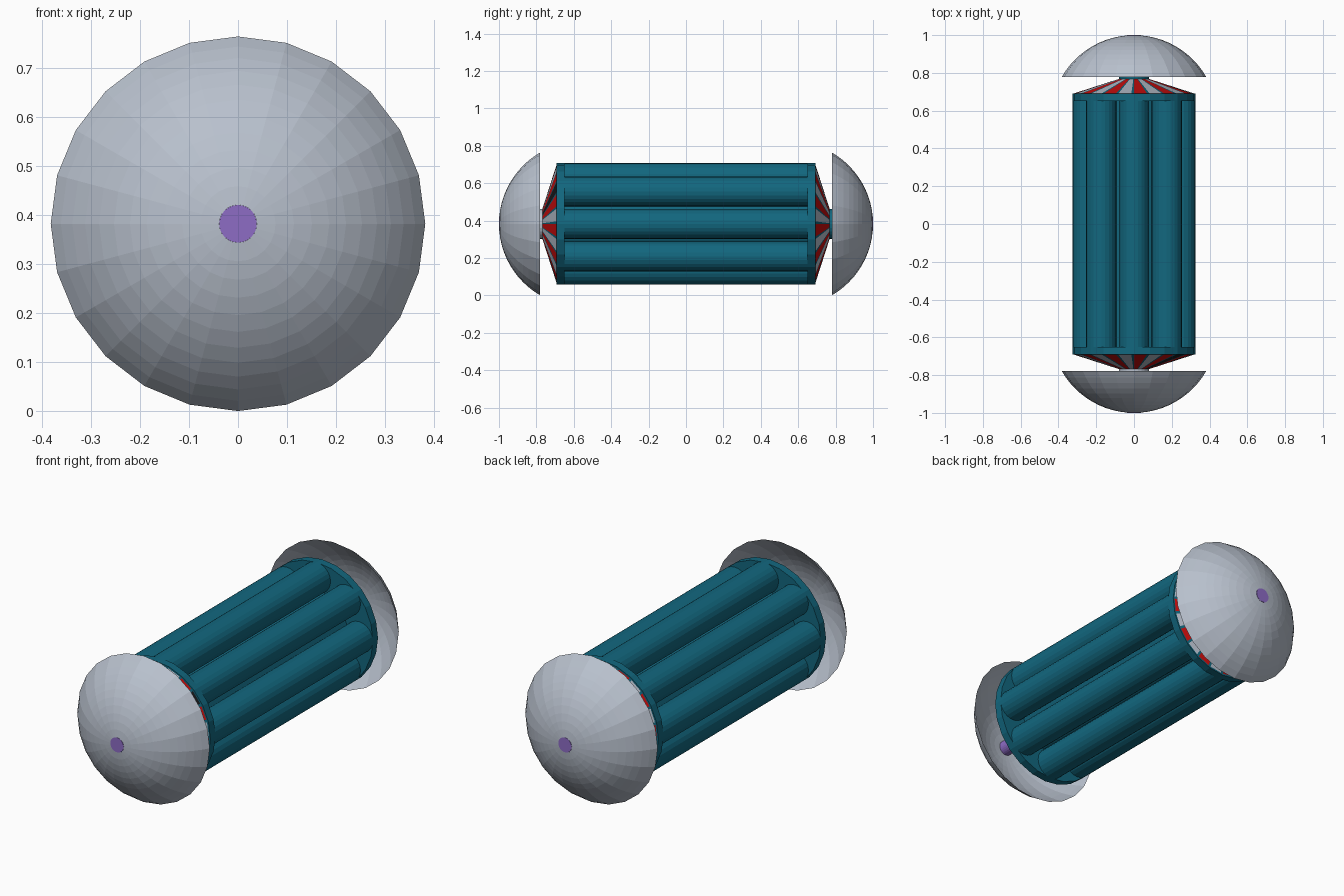
import bpy, math

if "Cube" in bpy.data.objects:
    bpy.data.objects.remove(bpy.data.objects["Cube"])

CZ = 0.382          # height of the long axis


def material(name, rgb):
    m = bpy.data.materials.new(name)
    m.diffuse_color = (*rgb, 1)
    m.use_nodes = True
    m.node_tree.nodes["Principled BSDF"].inputs["Base Color"].default_value = m.diffuse_color
    return m


GREY = material("light_grey", (0.48, 0.53, 0.61))
TEAL = material("deep_teal", (0.006, 0.135, 0.21))
RED = material("red", (0.60, 0.004, 0.004))
PURPLE = material("purple", (0.27, 0.15, 0.56))
BLACK = material("black", (0.01, 0.01, 0.012))


def build(name, verts, faces, mats, indices=None):
    me = bpy.data.meshes.new(name)
    me.from_pydata(verts, [], faces)
    for m in mats:
        me.materials.append(m)
    if indices:
        for p, i in zip(me.polygons, indices):
            p.material_index = i
    me.update()
    ob = bpy.data.objects.new(name, me)
    bpy.context.collection.objects.link(ob)
    return ob


def lathe(name, profile, mat, n=24, cx=0, cz=CZ, caps=True):
    """Revolve (radius, y) points about a line along y; rising y faces outward."""
    verts = [(cx + r * math.cos(2 * math.pi * k / n), y, cz + r * math.sin(2 * math.pi * k / n))
             for r, y in profile for k in range(n)]
    faces = [(j * n + k, (j + 1) * n + k, (j + 1) * n + (k + 1) % n, j * n + (k + 1) % n)
             for j in range(len(profile) - 1) for k in range(n)]
    if caps:
        last = (len(profile) - 1) * n
        faces.append(tuple(range(n)))
        faces.append(tuple(last + k for k in reversed(range(n))))
    return build(name, verts, faces, [mat])


def vent_cone(name, s):
    """Tapered end made of red and grey panels with thin teal ribs between."""
    r0, y0, r1, y1 = 0.322, 0.69, 0.08, 0.768
    verts, faces, idx = [], [], []
    for k in range(24):
        start = 15 * k
        for a, b, colour in ((start, start + 2.5, 1), (start + 2.5, start + 15, 0 if k % 2 else 2)):
            if s < 0 and k == 2 and colour == 2:
                colour = 3                      # one dark opening at the front
            i = len(verts)
            for r, y, ang in ((r0, y0, a), (r1, y1, a), (r1, y1, b), (r0, y0, b)):
                t = math.radians(ang)
                verts.append((r * math.cos(t), s * y, CZ + r * math.sin(t)))
            f = (i, i + 1, i + 2, i + 3)
            faces.append(f if s > 0 else f[::-1])
            idx.append(colour)
    return build(name, verts, faces, [RED, TEAL, GREY, BLACK], idx)


# central core and ring of eight long tubes
lathe("core", [(0.18, -0.67), (0.18, 0.67)], TEAL)
for i in range(8):
    a = i * math.pi / 4
    lathe(f"tube_{i + 1}", [(0.08, -0.67), (0.08, 0.67)], TEAL, 24,
          0.245 * math.cos(a), CZ + 0.245 * math.sin(a))

# axle whose ends show at the dome tips
lathe("axle", [(0.0383, -1.0), (0.0383, 1.0)], PURPLE)

R = 0.382 / math.sin(math.radians(60))
for s, side in ((-1, "front"), (1, "back")):
    def span(points):
        pts = [(r, s * y) for r, y in points]
        return pts if s > 0 else pts[::-1]

    # end plate, panelled cone and hub
    lathe(f"{side}_plate", span([(0.325, 0.65), (0.325, 0.692)]), TEAL)
    vent_cone(f"{side}_cone", s)
    lathe(f"{side}_hub", span([(0.08, 0.69), (0.08, 0.80)]), TEAL if s > 0 else GREY)

    # hollow dome: a 60 degree sphere cap, open at the rim
    dome = [(R * math.sin(math.radians(d)), 1.0 - R * (1 - math.cos(math.radians(d))))
            for d in range(60, 4, -5)]
    lathe(f"{side}_dome", span(dome), GREY, caps=False)
